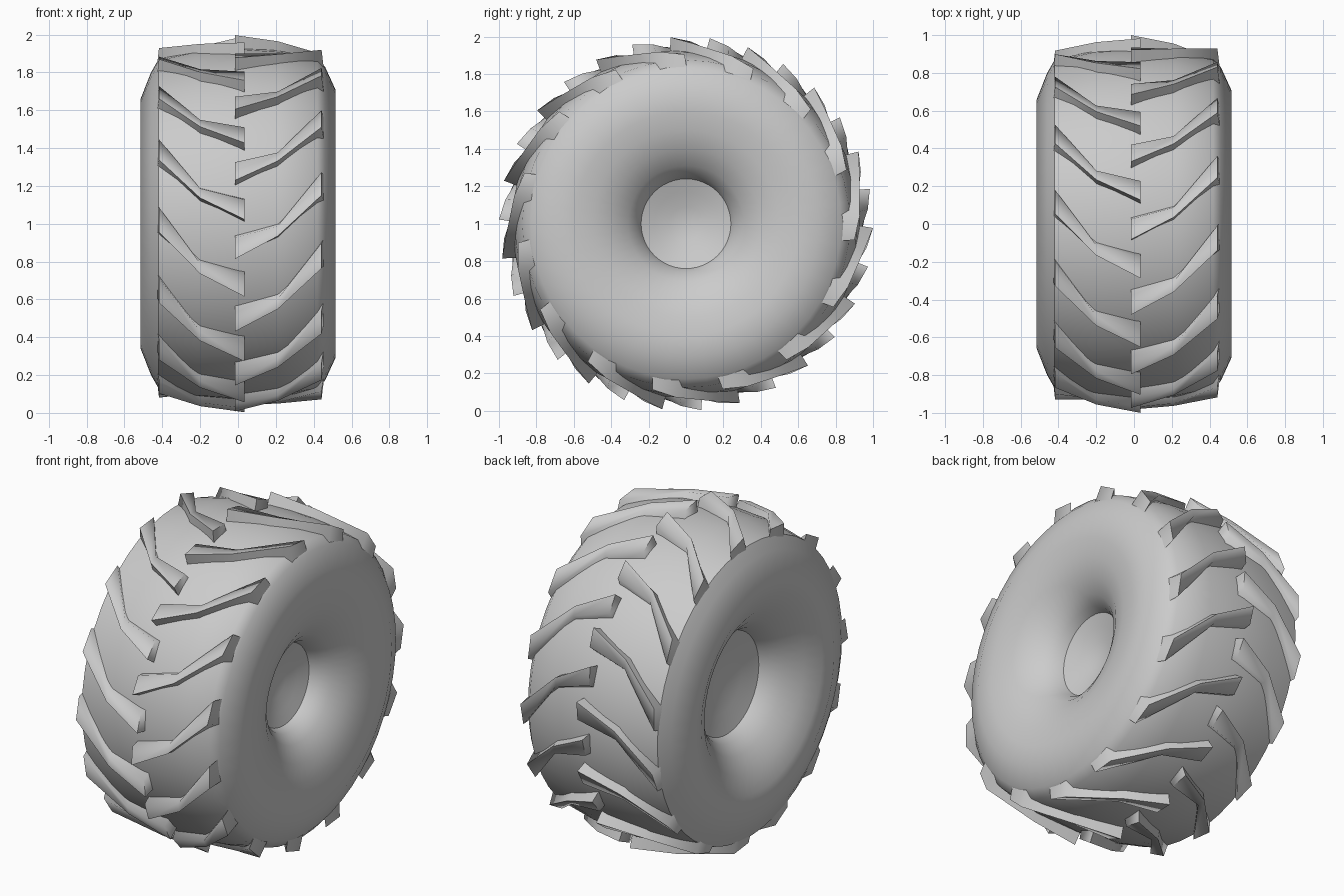
import bpy
import bmesh
from math import sin, cos, radians, tau

cube = bpy.data.objects.get("Cube")
if cube:
    bpy.data.objects.remove(cube, do_unlink=True)

rubber = bpy.data.materials.new("grey_rubber")
rubber.use_nodes = True
grey = (0.6, 0.6, 0.6, 1.0)
rubber.diffuse_color = grey
rubber.node_tree.nodes["Principled BSDF"].inputs["Base Color"].default_value = grey

SEGMENTS = 48
LUGS = 15


def wheel_point(x, radius, angle):
    """Point around the axle; angle 0 is the front, growing upwards."""
    return (x, -radius * cos(angle), 1 + radius * sin(angle))


def finish(bm, name, smooth_angle):
    bmesh.ops.recalc_face_normals(bm, faces=bm.faces)
    mesh = bpy.data.meshes.new(name)
    bm.to_mesh(mesh)
    bm.free()
    mesh.materials.append(rubber)
    obj = bpy.data.objects.new(name, mesh)
    bpy.context.collection.objects.link(obj)
    bpy.ops.object.select_all(action='DESELECT')
    obj.select_set(True)
    bpy.context.view_layer.objects.active = obj
    bpy.ops.object.shade_smooth_by_angle(angle=radians(smooth_angle))


def lathe(name, profile):
    """Revolve an (x, radius) profile about the axle, capping both ends."""
    bm = bmesh.new()
    rings = [[bm.verts.new(wheel_point(x, r, tau * i / SEGMENTS))
              for i in range(SEGMENTS)] for x, r in profile]
    for a, b in zip(rings, rings[1:]):
        for i in range(SEGMENTS):
            j = (i + 1) % SEGMENTS
            bm.faces.new((a[i], a[j], b[j], b[i]))
    bm.faces.new(rings[0])
    bm.faces.new(rings[-1])
    finish(bm, name, 45)


# Tyre body: hub recess, dished side, shoulder, crown, and the other side
left_side = [(0.24, 0.03), (0.25, 0.09), (0.275, 0.17), (0.30, 0.24),
             (0.35, 0.26), (0.405, 0.31), (0.465, 0.40), (0.498, 0.50),
             (0.512, 0.60), (0.515, 0.71), (0.46, 0.83), (0.42, 0.875)]
crown = [(0.22, 0.915), (0, 0.93), (-0.22, 0.915)]
right_side = [(-0.42, 0.87), (-0.46, 0.80), (-0.515, 0.66), (-0.498, 0.57),
              (-0.45, 0.47), (-0.38, 0.38), (-0.32, 0.325), (-0.27, 0.30),
              (-0.235, 0.19), (-0.215, 0.09), (-0.21, 0.03)]
lathe("tyre_body", left_side + crown + right_side)


# Tread lugs: waisted bars with soft edges, from centre line to shoulder
# Station: lower angle, upper angle, base radius, lower top, upper top, top x scale
STATIONS = [(0, 9, 0.86, 1.0, 0.975, 1),
            (6.8, 12.8, 0.86, 0.965, 0.95, 1),
            (20, 31, 0.78, 0.93, 0.905, 0.96)]


def tread(name, xs, phase):
    bm = bmesh.new()
    for n in range(LUGS):
        turn = 360 * n / LUGS + phase
        sections = []
        for x, (low, high, base, top_low, top_high, inset) in zip(xs, STATIONS):
            corners = [(x, low, base), (x * inset, low + 1.3, top_low),
                       (x * inset, high - 1.5, top_high), (x, high, base)]
            sections.append([bm.verts.new(wheel_point(px, r, radians(turn + a)))
                             for px, a, r in corners])
        for a, b in zip(sections, sections[1:]):
            for i in range(4):
                j = (i + 1) % 4
                bm.faces.new((a[i], a[j], b[j], b[i]))
        bm.faces.new(sections[0])
        bm.faces.new(sections[-1])
    finish(bm, name, 78)


tread("left_tread_lugs", (-0.015, 0.21, 0.46), -12)
tread("right_tread_lugs", (0.035, -0.2, -0.435), 0)
